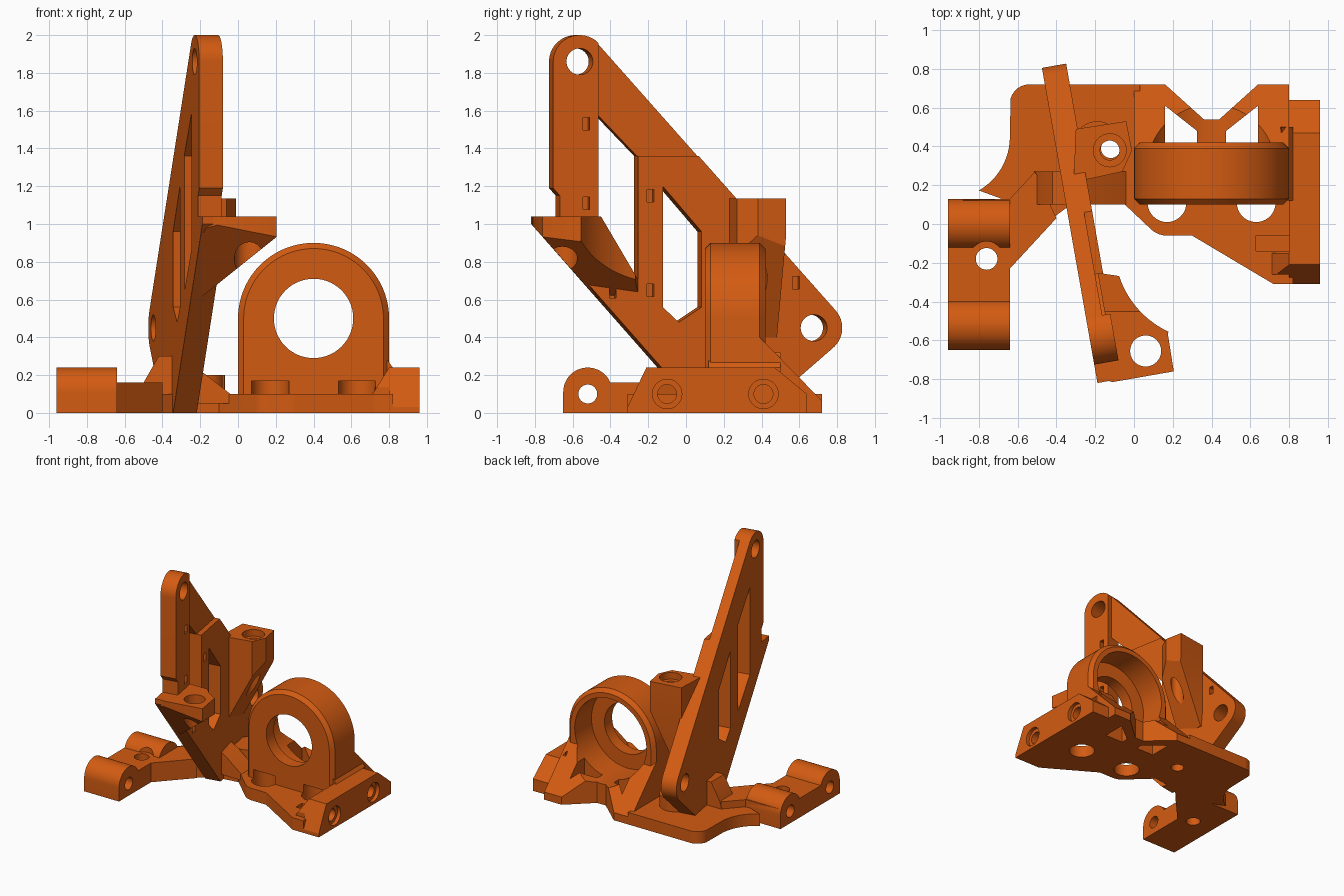
import bpy, bmesh, math
from mathutils import Vector

if "Cube" in bpy.data.objects:
    bpy.data.objects.remove(bpy.data.objects["Cube"])

orange = bpy.data.materials.new("orange")
orange.diffuse_color = (0.65, 0.105, 0.006, 1)
orange.use_nodes = True
orange.node_tree.nodes["Principled BSDF"].inputs["Base Color"].default_value = orange.diffuse_color

# Axis mappings: two profile coordinates plus extrusion depth
XY = lambda a, b, h: Vector((a, b, h))
YZ = lambda a, b, h: Vector((h, a, b))
XZ = lambda a, b, h: Vector((a, h, b))
C, S = math.cos(math.radians(10)), math.sin(math.radians(10))


def PLATE(a, b, h):
    """Upright bracket plane, turned ten degrees about z."""
    u = (a - 0.01) / C
    return Vector((-0.333 - S * u + C * h, C * u + S * h, b))


def arc(cx, cy, r, a0, a1, n=16):
    return [(cx + r * math.cos(math.radians(a0 + (a1 - a0) * i / n)),
             cy + r * math.sin(math.radians(a0 + (a1 - a0) * i / n))) for i in range(n + 1)]


def circle(cx, cy, r, n=40):
    return arc(cx, cy, r, 0, 360, n)[:-1]


def prism(name, pts, plane, lo, hi):
    bm = bmesh.new()
    rings = [[bm.verts.new(plane(a, b, h)) for a, b in pts] for h in (lo, hi)]
    n = len(pts)
    bm.faces.new(rings[0])
    bm.faces.new(rings[1])
    for i in range(n):
        j = (i + 1) % n
        bm.faces.new((rings[0][i], rings[0][j], rings[1][j], rings[1][i]))
    bmesh.ops.recalc_face_normals(bm, faces=bm.faces)
    me = bpy.data.meshes.new(name)
    bm.to_mesh(me)
    bm.free()
    ob = bpy.data.objects.new(name, me)
    bpy.context.collection.objects.link(ob)
    me.materials.append(orange)
    return ob


def slice_off(ob, point, normal):
    """Remove everything on the normal side of a plane and cap it."""
    bm = bmesh.new()
    bm.from_mesh(ob.data)
    res = bmesh.ops.bisect_plane(bm, geom=bm.verts[:] + bm.edges[:] + bm.faces[:],
                                 plane_co=point, plane_no=normal, clear_outer=True)
    edges = [e for e in res["geom_cut"] if isinstance(e, bmesh.types.BMEdge)]
    bmesh.ops.holes_fill(bm, edges=edges, sides=0)
    bmesh.ops.recalc_face_normals(bm, faces=bm.faces)
    bm.to_mesh(ob.data)
    bm.free()


def cut(ob, pts, plane, lo, hi):
    tool = prism("cutter", pts, plane, lo, hi)
    mod = ob.modifiers.new("cut", "BOOLEAN")
    mod.operation, mod.solver, mod.object = "DIFFERENCE", "EXACT", tool
    bpy.context.view_layer.objects.active = ob
    bpy.ops.object.modifier_apply(modifier=mod.name)
    bpy.data.objects.remove(tool)


def rect(cx, cy, w, h):
    return [(cx - w, cy - h), (cx + w, cy - h), (cx + w, cy + h), (cx - w, cy + h)]


# Base plate
base = prism("base_plate", arc(-0.96, 0.45, 0.32, -60, 0, 12) + arc(-0.54, 0.62, 0.1, 165, 90, 6)
             + [(0.03, 0.72), (0.03, 0.42), (0.82, 0.42), (0.82, -0.31), (0.72, -0.31), (0.3, -0.06)]
             + arc(0.17, 0.06, 0.12, 270, 225, 5)
             + [(-0.1, 0.15), (-0.3, 0.12), (-0.42, 0.03), (-0.6, 0.1)], XY, 0, 0.1)
cut(base, circle(-0.12, 0.39, 0.05), XY, -0.1, 0.3)
cut(base, rect(0.72, -0.1, 0.09, 0.04), XY, 0.06, 0.3)

# Hinge arm with two rounded knuckles
arm = prism("hinge_arm", [(-0.96, 0.12), (-0.96, -0.64), (-0.64, -0.64), (-0.64, -0.23),
                          (-0.4, 0.03), (-0.51, 0.27), (-0.64, 0.13)], XY, 0, 0.16)
cut(arm, circle(-0.76, -0.18, 0.056), XY, -0.1, 0.3)
for y in (-0.52, 0.0):
    knuckle = prism("hinge_knuckle", [(y + 0.13, 0)] + arc(y, 0.11, 0.13, 0, 180, 24)
                    + [(y - 0.13, 0)], YZ, -0.96, -0.64)
    for part in (knuckle, arm):
        cut(part, circle(y, 0.1, 0.05), YZ, -1.1, -0.6)
    if y == 0:
        cut(knuckle, circle(-0.76, -0.18, 0.09), XY, -0.1, 0.3)

# Ridge and round pad that carry the bracket
prism("bracket_ridge", [(-0.53, 0.05), (-0.5, 0.16), (-0.42, 0.3), (-0.33, 0.3),
                        (-0.18, 0.21), (-0.04, 0.1), (-0.04, 0.05)], XZ, 0.1, 0.27)
pad = prism("round_pad", circle(-0.19, 0.41, 0.12), XY, 0.05, 0.2)
cut(pad, circle(-0.12, 0.39, 0.05), XY, -0.1, 0.3)

# Ring housing with chamfered rims
ring = prism("ring_housing", [(0.8, 0)] + arc(0.4, 0.5, 0.4, 0, 180, 48) + [(0, 0)], XZ, 0.1, 0.42)
bm = bmesh.new()
bm.from_mesh(ring.data)
rim = [e for e in bm.edges if abs(e.verts[0].co.y - e.verts[1].co.y) < 1e-5
       and max(v.co.z for v in e.verts) > 0.01]
bmesh.ops.bevel(bm, geom=rim, offset=0.03, segments=1, affect="EDGES")
bm.to_mesh(ring.data)
bm.free()
cut(ring, circle(0.4, 0.5, 0.21, 56), XZ, 0, 0.6)
cut(ring, circle(0.4, 0.5, 0.33, 56), XZ, 0.2, 0.6)

# Rear braces: crossing webs that slope down behind the ring
brace = prism("rear_brace", [(0.0, 0.39), (0.0, 0.72), (0.16, 0.72), (0.36, 0.54), (0.44, 0.54),
                             (0.64, 0.72), (0.8, 0.72), (0.8, 0.39)], XY, 0, 0.45)
slice_off(brace, (0, 0.42, 0.37), (0, 1.0, 0.98))
for s in (-1, 1):
    cut(brace, [(0.4 + s * x, y) for x, y in ((0.24, 0.42), (0.24, 0.61), (0.075, 0.48), (0.075, 0.42))],
        XY, -0.1, 0.6)
cut(brace, circle(0.4, 0.5, 0.33, 56), XZ, 0.2, 0.9)

# Screw holes in front of the ring
for x in (0.17, 0.63):
    for part in (base, ring):
        cut(part, circle(x, 0.11, 0.1), XY, -0.1, 0.17)

# Side mounting block
block = prism("side_block", [(-0.31, 0), (-0.31, 0.03), (-0.21, 0.24), (0.47, 0.24),
                             (0.64, 0.1), (0.64, 0)], YZ, 0.8, 0.96)
for y in (-0.1, 0.41):
    cut(block, circle(y, 0.1, 0.05), YZ, 0.7, 1.1)
    cut(block, circle(y, 0.1, 0.078), YZ, 0.93, 1.1)
shoulder = prism("block_shoulder", [(0.72, 0), (0.72, 0.1), (0.76, 0.32), (0.82, 0.24), (0.82, 0)],
                 XZ, 0.12, 0.5)
cut(shoulder, circle(0.4, 0.5, 0.33, 56), XZ, 0, 0.9)
front_wedge = prism("block_wedge", [(0.7, 0.08), (0.8, 0.24), (0.8, 0.08)], XZ, -0.26, -0.15)
slice_off(front_wedge, (0, -0.21, 0.24), (0, -0.9, 0.43))

# Upright bracket plate
bracket = prism("upright_bracket", arc(-0.575, 1.86, 0.14, 180, 42, 20)
                + arc(0.675, 0.45, 0.14, 42, -50, 16)
                + [(0.37, 0), (0.07, 0), (-0.81, 1.0), (-0.81, 1.04), (-0.68, 1.04),
                   (-0.68, 1.15), (-0.715, 1.19)], PLATE, 0, 0.127)
cut(bracket, circle(-0.575, 1.86, 0.07), PLATE, -0.2, 0.3)
cut(bracket, circle(0.665, 0.45, 0.07), PLATE, -0.2, 0.3)
cut(bracket, [(-0.475, 1.58), (-0.265, 1.36), (-0.265, 0.64), (-0.475, 0.86)], PLATE, -0.2, 0.3)
cut(bracket, [(-0.135, 1.2), (0.07, 0.96), (0.07, 0.56), (-0.05, 0.48), (-0.135, 0.56)], PLATE, -0.2, 0.3)
cut(bracket, [(-0.475, 1.36), (0.15, 1.36), (0.15, 1.6), (-0.475, 2.2)], PLATE, 0.085, 0.3)
for y, z in ((-0.54, 1.53), (-0.54, 1.11), (-0.2, 1.15), (-0.2, 0.65), (-0.4, 0.64), (0.57, 0.69)):
    cut(bracket, rect(y, z, 0.018, 0.033), PLATE, 0.08, 0.3)

# Front foot with a curved web and a sloping underside
foot = prism("front_foot", [(-0.2, -0.75), (-0.17, -0.8), (-0.11, -0.815), (0.205, -0.76), (0.175, -0.57)]
             + arc(0.38, -0.12, 0.48, 245, 198, 14) + [(-0.2, -0.25)], XY, 0.2, 1.04)
slice_off(foot, (0, -0.82, 1.0), (0, -1.128, -1))
slice_off(foot, (-0.11, 0, 0.68), (0.8, 0, -1))
slice_off(foot, (0, -0.45, 1.04), (0, 1.7, 1))
cut(foot, circle(0.06, -0.655, 0.08), XY, 0, 1.3)
cut(foot, [(-0.475, 1.3), (-0.265, 1.3), (-0.265, 0.64), (-0.475, 0.86)], PLATE, -0.2, 0.1)

# Rear screw boss, tapering into the bracket
boss = prism("screw_boss", [(-0.3, 0.49), (-0.04, 0.53), (-0.01, 0.38), (-0.06, 0.27), (-0.24, 0.23),
                            (-0.31, 0.25)], XY, 0.4, 1.135)
slice_off(boss, (-0.01, 0, 0.94), (1, 0, -0.5))
slice_off(boss, (0, 0.53, 0.94), (0, 1, -0.09))
slice_off(boss, PLATE(0, 0, 0.02), (-C, -S, 0))
cut(boss, circle(-0.125, 0.38, 0.05), XY, 0, 1.3)
cut(boss, circle(-0.125, 0.38, 0.085), XY, 1.08, 1.3)

# Smooth curved walls, keep crisp edges
for ob in bpy.context.scene.objects:
    bpy.ops.object.select_all(action="DESELECT")
    ob.select_set(True)
    bpy.context.view_layer.objects.active = ob
    bpy.ops.object.shade_smooth_by_angle(angle=math.radians(25))
